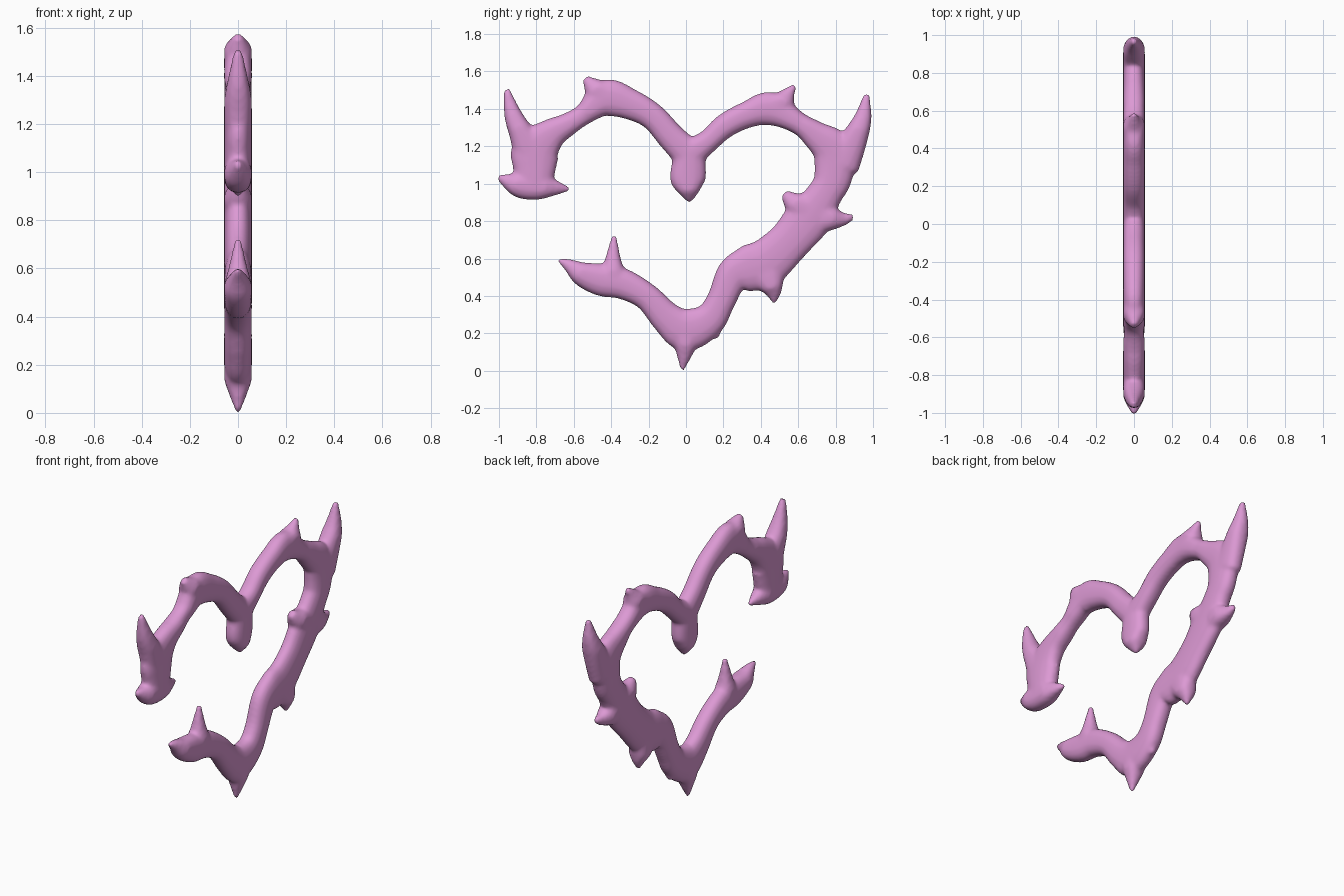
import bpy, bmesh, math
from mathutils import Vector

cube = bpy.data.objects.get("Cube")
if cube:
    bpy.data.objects.remove(cube)

HALF_THICKNESS = 0.058
SIDES = 20
STEPS = 6

pink = bpy.data.materials.new("orchid pink")
pink.use_nodes = True
pink.diffuse_color = (0.72, 0.32, 0.66, 1)
pink.node_tree.nodes["Principled BSDF"].inputs["Base Color"].default_value = pink.diffuse_color


def smooth_path(points):
    """Interpolate (y, z, half width) control points with a Catmull-Rom spline."""
    pts = [Vector(p) for p in points]
    pts = [2 * pts[0] - pts[1]] + pts + [2 * pts[-1] - pts[-2]]
    path = []
    for a, b, c, d in zip(pts, pts[1:], pts[2:], pts[3:]):
        for i in range(STEPS):
            t = i / STEPS
            path.append(b + (c - a) * t / 2 + (a - b * 2.5 + c * 2 - d / 2) * t * t
                        + (b * 3 - a - c * 3 + d) * t ** 3 / 2)
    return path + [pts[-2]]


def soft_power(value):
    return math.copysign(abs(value) ** 0.85, value)


def add_stroke(bm, points):
    """Sweep a flattened oval along a path in the YZ plane."""
    path = smooth_path(points)
    rings = []
    for i, p in enumerate(path):
        ahead, behind = path[min(i + 1, len(path) - 1)], path[max(i - 1, 0)]
        tangent = (ahead - behind).xy.normalized()
        width = max(p.z, 0.008)
        depth = min(HALF_THICKNESS, width * 0.95)
        ring = []
        for k in range(SIDES):
            angle = math.tau * k / SIDES
            side = width * soft_power(math.cos(angle))
            ring.append(bm.verts.new((depth * soft_power(math.sin(angle)),
                                      p.x - tangent.y * side, p.y + tangent.x * side)))
        rings.append(ring)
    for lower, upper in zip(rings, rings[1:]):
        for k in range(SIDES):
            n = (k + 1) % SIDES
            bm.faces.new((lower[k], lower[n], upper[n], upper[k]))
    bm.faces.new(rings[0][::-1])
    bm.faces.new(rings[-1])


# Heart band: two lobes meeting at the central notch, then the lower sweep
left_lobe = [(-.81, 1.0, .1), (-.81, 1.08, .115), (-.8, 1.18, .13), (-.72, 1.265, .085),
             (-.635, 1.315, .063), (-.54, 1.375, .058), (-.43, 1.457, .1), (-.3, 1.425, .083),
             (-.18, 1.36, .072), (-.08, 1.25, .075), (.01, 1.16, .085)]
right_lobe = [(.02, 1.16, .085), (.115, 1.225, .062), (.21, 1.31, .066), (.33, 1.37, .072),
              (.455, 1.4, .09), (.595, 1.327, .06), (.685, 1.265, .075), (.79, 1.17, .115),
              (.785, 1.03, .102), (.745, .95, .095), (.67, .83, .12)]
lower_sweep = [(.7, .88, .11), (.65, .81, .125), (.55, .69, .115), (.43, .58, .128),
               (.33, .545, .125), (.25, .51, .092), (.185, .37, .078), (.12, .27, .092),
               (0, .22, .115), (-.1, .28, .088), (-.21, .395, .073), (-.34, .465, .083),
               (-.45, .485, .087), (-.55, .515, .068), (-.62, .56, .038), (-.685, .595, .01)]

# Thorns, horns and barbs growing out of the band
barbs = [
    [(.015, 1.17, .08), (.015, 1.1, .092), (.01, 1.02, .095), (.015, .96, .06), (.02, .9, .01)],
    [(-1.005, 1.035, .014), (-.9, .995, .066), (-.8, .985, .072), (-.72, .98, .05), (-.62, .97, .01)],
    [(-.83, 1.18, .1), (-.88, 1.27, .068), (-.925, 1.37, .048), (-.96, 1.505, .018)],
    [(-.43, 1.46, .095), (-.48, 1.5, .068), (-.54, 1.565, .018)],
    [(.45, 1.4, .085), (.51, 1.43, .073), (.55, 1.485, .035), (.582, 1.525, .014)],
    [(.83, 1.1, .1), (.9, 1.24, .072), (.945, 1.35, .048), (.967, 1.48, .016)],
    [(.73, .82, .09), (.83, .81, .042), (.895, .822, .016)],
    [(.64, .86, .09), (.57, .905, .055), (.525, .95, .022)],
    [(.43, .52, .11), (.465, .43, .052), (.472, .36, .01)],
    [(.09, .25, .07), (.175, .18, .016)],
    [(0, .22, .1), (-.005, .125, .058), (-.02, 0, .01)],
    [(-.39, .5, .075), (-.39, .6, .042), (-.384, .725, .014)],
]

bm = bmesh.new()
for stroke in [left_lobe, right_lobe, lower_sweep] + barbs:
    add_stroke(bm, stroke)
bmesh.ops.recalc_face_normals(bm, faces=bm.faces)
mesh = bpy.data.meshes.new("thorned_heart")
bm.to_mesh(mesh)
bm.free()
mesh.materials.append(pink)
heart = bpy.data.objects.new("thorned_heart", mesh)
bpy.context.collection.objects.link(heart)

# Fuse all strokes into one skin and soften the joints
fuse = heart.modifiers.new("fuse", "REMESH")
fuse.mode = "VOXEL"
fuse.voxel_size = 0.011
fuse.use_smooth_shade = True
soften = heart.modifiers.new("soften", "SMOOTH")
soften.factor = 0.5
soften.iterations = 10
